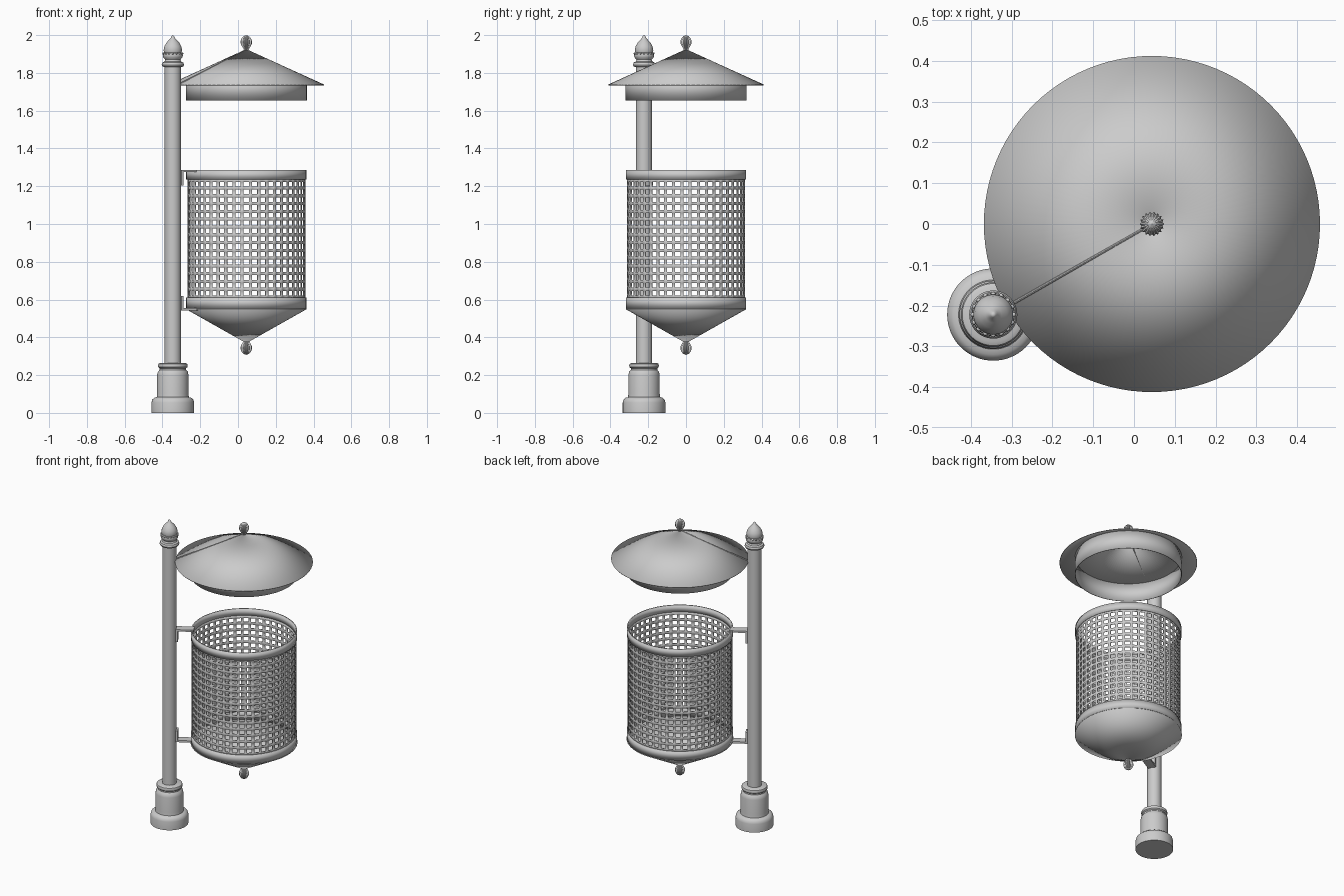
import bpy, bmesh, math
from mathutils import Vector, Matrix

if "Cube" in bpy.data.objects:
    bpy.data.objects.remove(bpy.data.objects["Cube"], do_unlink=True)

metal = bpy.data.materials.new("light grey metal")
metal.use_nodes = True
metal.diffuse_color = (0.6, 0.6, 0.6, 1)
metal.node_tree.nodes["Principled BSDF"].inputs["Base Color"].default_value = (0.6, 0.6, 0.6, 1)

POST = Vector((-0.345, -0.222, 0))
BIN = Vector((0.044, 0, 0))
ARM = (POST - BIN).normalized()
ARM_ANGLE = math.atan2(ARM.y, ARM.x)
R = 0.318


def finish(name, bm, location=(0, 0, 0), smooth=True, wall=0):
    mesh = bpy.data.meshes.new(name)
    bmesh.ops.recalc_face_normals(bm, faces=bm.faces)
    bm.to_mesh(mesh)
    bm.free()
    obj = bpy.data.objects.new(name, mesh)
    obj.location = location
    bpy.context.collection.objects.link(obj)
    mesh.materials.append(metal)
    if wall:
        mod = obj.modifiers.new("wall", 'SOLIDIFY')
        mod.thickness = wall
        mod.offset = -1
    if smooth:
        bpy.ops.object.select_all(action='DESELECT')
        obj.select_set(True)
        bpy.context.view_layer.objects.active = obj
        bpy.ops.object.shade_smooth_by_angle(angle=math.radians(35))
    return obj


def lathe(name, profile, location, segments=64, flute=0, wall=0):
    """Revolve (radius, height) points; flute pinches every second column."""
    bm = bmesh.new()
    rings = []
    for r, z in profile:
        if r == 0:
            rings.append([bm.verts.new((0, 0, z))] * segments)
            continue
        ring = []
        for i in range(segments):
            a = math.tau * i / segments
            rr = r * (1 - flute * (i % 2))
            ring.append(bm.verts.new((rr * math.cos(a), rr * math.sin(a), z)))
        rings.append(ring)
    for low, high in zip(rings, rings[1:]):
        for i in range(segments):
            j = (i + 1) % segments
            corners = list(dict.fromkeys((low[i], low[j], high[j], high[i])))
            if len(corners) > 2:
                bm.faces.new(corners)
    return finish(name, bm, location, wall=wall)


def box(name, start, end, width, z0, z1):
    """Box along the arm, between two distances from the bin axis."""
    bm = bmesh.new()
    bmesh.ops.create_cube(bm, size=1)
    bmesh.ops.scale(bm, verts=bm.verts, vec=(end - start, width, z1 - z0))
    bmesh.ops.translate(bm, verts=bm.verts, vec=((start + end) / 2, 0, (z0 + z1) / 2))
    bmesh.ops.rotate(bm, verts=bm.verts, matrix=Matrix.Rotation(ARM_ANGLE, 3, 'Z'))
    return finish(name, bm, BIN, smooth=False)


# Post: stepped foot, collar and shaft
lathe("post_foot", [(0, 0), (0.113, 0), (0.113, 0.055), (0.109, 0.07), (0.098, 0.08),
                    (0.085, 0.083), (0.083, 0.1), (0.083, 0.2), (0.079, 0.218),
                    (0.07, 0.228), (0.07, 0.236), (0.077, 0.242), (0.079, 0.251),
                    (0.076, 0.26), (0.066, 0.265), (0, 0.265)], POST)
lathe("post_shaft", [(0.043, 0.26), (0.043, 1.84)], POST, 48)

# Post top: collar, cup and pointed acorn
lathe("post_finial", [(0.043, 1.83), (0.055, 1.834), (0.059, 1.843), (0.055, 1.855),
                      (0.044, 1.86), (0.04, 1.87), (0.051, 1.882), (0.053, 1.893),
                      (0.051, 1.905), (0.046, 1.908), (0.049, 1.92), (0.045, 1.94),
                      (0.034, 1.96), (0.02, 1.975), (0.011, 1.985), (0.007, 1.995),
                      (0, 2.0)], POST, 48)
bm = bmesh.new()
for i in range(16):
    a = math.tau * i / 16
    bmesh.ops.create_uvsphere(bm, u_segments=8, v_segments=6, radius=0.006, matrix=Matrix.Translation(
        (0.05 * math.cos(a), 0.05 * math.sin(a), 1.903)))
finish("post_finial_beads", bm, POST)

# Lid: thin cone, hanging skirt and rib along the slope
lathe("lid_cone", [(0.412, 1.738), (0.008, 1.922)], BIN, 96, wall=0.004)
lathe("lid_skirt", [(0.32, 1.655), (0.32, 1.775)], BIN, 96, wall=0.004)
bm = bmesh.new()
low = ARM * 0.41 + Vector((0, 0, 1.74))
high = Vector((0, 0, 1.923))
turn = (high - low).to_track_quat('Z', 'Y').to_matrix().to_4x4()
bmesh.ops.create_cone(bm, cap_ends=True, segments=8, radius1=0.004, radius2=0.004,
                      depth=(high - low).length,
                      matrix=Matrix.Translation((low + high) / 2) @ turn)
finish("lid_rib", bm, BIN)

# Fluted finials above the lid and below the bin
acorn = [(0.012, 0), (0.016, 0.01), (0.024, 0.022), (0.03, 0.036), (0.03, 0.048),
         (0.025, 0.062), (0.015, 0.073), (0, 0.079)]
lathe("lid_finial", [(r, 1.921 + z) for r, z in acorn], BIN, 36, flute=0.14)
lathe("bin_finial", [(r, 0.386 - z) for r, z in acorn], BIN, 36, flute=0.14)

# Bin: rim bands and cone bottom
lathe("bin_top_band", [(R, 1.235), (R, 1.285)], BIN, 96, wall=0.008)
lathe("bin_bottom_band", [(R, 0.553), (R, 0.61)], BIN, 96, wall=0.008)
lathe("bin_cone", [(0.008, 0.378), (R, 0.553)], BIN, 96, wall=0.004)

# Perforated wall: uneven grid whose wide cells are left open
COLS, ROWS = 44, 15
Z0, Z1 = 0.605, 1.24
bm = bmesh.new()
pitch = (Z1 - Z0) / (ROWS + 0.4)
levels = [Z0 + pitch * (k // 2 + 0.4 * (k % 2)) for k in range(2 * ROWS + 2)]
angles = [math.tau / COLS * (k // 2 + (0.64 if k % 2 else 0) - 0.32) for k in range(2 * COLS)]
grid = [[bm.verts.new((0.313 * math.cos(a), 0.313 * math.sin(a), z)) for a in angles]
        for z in levels]
for row in range(len(levels) - 1):
    for col in range(len(angles)):
        if row % 2 == 1 and col % 2 == 0:
            continue
        nxt = (col + 1) % len(angles)
        bm.faces.new((grid[row][col], grid[row][nxt], grid[row + 1][nxt], grid[row + 1][col]))
finish("bin_mesh_wall", bm, BIN, wall=0.005)

# Brackets: flat arm with a leg against the post
reach = (POST - BIN).length - 0.04
box("upper_bracket_arm", 0.3, reach, 0.05, 1.274, 1.286)
box("upper_bracket_leg", reach - 0.012, reach, 0.05, 1.205, 1.286)
box("lower_bracket_arm", 0.3, reach, 0.05, 0.543, 0.555)
box("lower_bracket_leg", reach - 0.012, reach, 0.05, 0.543, 0.618)
